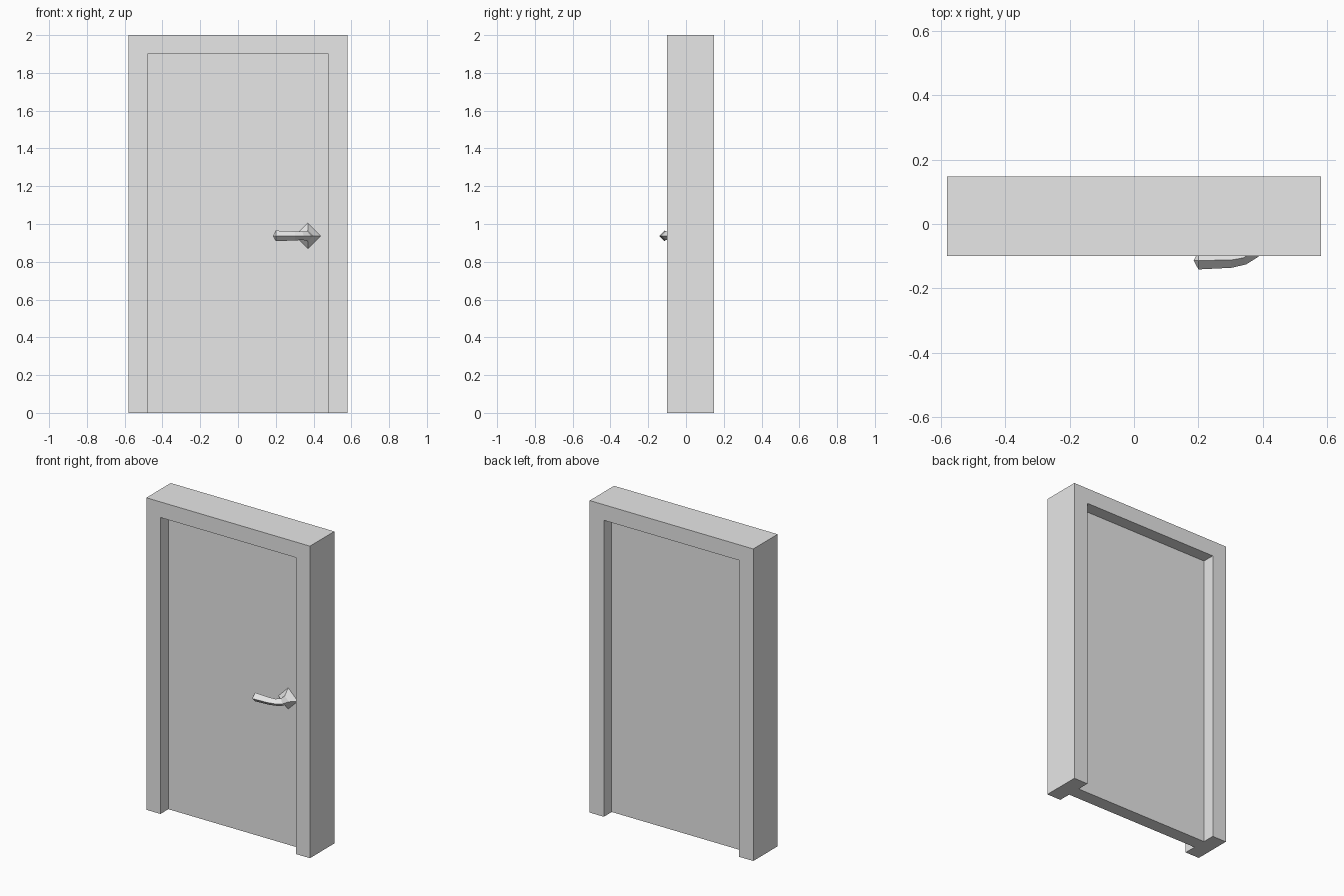
import bpy
import bmesh
from mathutils import Vector

cube = bpy.data.objects.get("Cube")
if cube:
    bpy.data.objects.remove(cube, do_unlink=True)

grey = bpy.data.materials.new("light_grey")
grey.use_nodes = True
colour = (0.8, 0.8, 0.8, 1)
grey.diffuse_color = colour
grey.node_tree.nodes["Principled BSDF"].inputs["Base Color"].default_value = colour


def finish(name, bm):
    bmesh.ops.recalc_face_normals(bm, faces=bm.faces)
    mesh = bpy.data.meshes.new(name)
    bm.to_mesh(mesh)
    bm.free()
    mesh.materials.append(grey)
    obj = bpy.data.objects.new(name, mesh)
    bpy.context.collection.objects.link(obj)
    return obj


def extrude_profile(name, outline, y0, y1):
    """Extrude an outline in x and z from y0 to y1."""
    bm = bmesh.new()
    face = bm.faces.new([bm.verts.new((x, y0, z)) for x, z in outline])
    out = bmesh.ops.extrude_face_region(bm, geom=[face])
    moved = [v for v in out["geom"] if isinstance(v, bmesh.types.BMVert)]
    bmesh.ops.translate(bm, verts=moved, vec=(0, y1 - y0, 0))
    return finish(name, bm)


# Frame: an upside-down U around the opening
W, H = 0.58, 2.0
w, h = 0.48, 1.9
BACK, FRONT = 0.147, -0.1
extrude_profile("door_frame",
                [(-W, 0), (-W, H), (W, H), (W, 0), (w, 0), (w, h), (-w, h), (-w, 0)],
                FRONT, BACK)

# Door leaf, set back equally from both sides of the frame
RECESS = 0.08
leaf_front = FRONT + RECESS
extrude_profile("door_leaf", [(-w, 0), (-w, h), (w, h), (w, 0)],
                leaf_front, BACK - RECESS)

# Handle: a four-sided flared rosette swept into a bent lever
HX, HZ = 0.37, 0.937
path = [  # x, y, radius, sideways direction of the section in x and y
    (HX, leaf_front, 0.068, (1, 0)),
    (HX, -0.055, 0.03, (1, 0)),
    (0.365, -0.088, 0.025, (0.9, -0.6)),
    (0.34, -0.105, 0.022, (0.4, -1)),
    (0.3, -0.112, 0.024, (0.1, -1)),
    (0.2, -0.113, 0.028, (0, -1)),
]
bm = bmesh.new()
rings = []
for x, y, r, (sx, sy) in path:
    centre = Vector((x, y, HZ))
    side = Vector((sx, sy, 0)).normalized() * r
    up = Vector((0, 0, r))
    rings.append([bm.verts.new(centre + d) for d in (side, up, -side, -up)])
for a, b in zip(rings, rings[1:]):
    for i in range(4):
        j = (i + 1) % 4
        bm.faces.new((a[i], a[j], b[j], b[i]))
bm.faces.new(rings[0])

# Pointed tip of the lever
tip = bm.verts.new((0.185, -0.113, HZ))
for i in range(4):
    bm.faces.new((rings[-1][i], rings[-1][(i + 1) % 4], tip))
finish("door_handle", bm)
